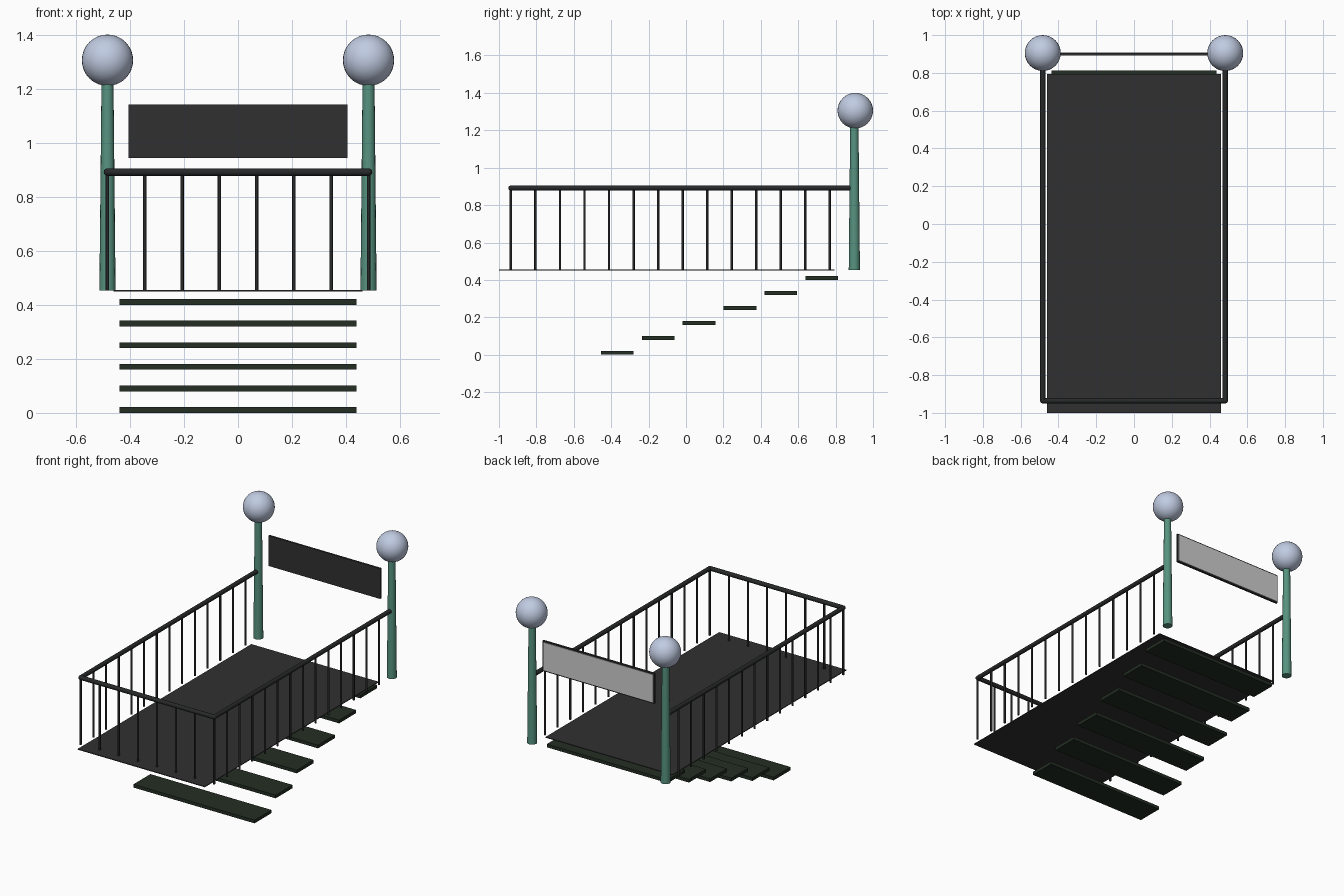
import bpy, bmesh, math
from mathutils import Vector, Matrix

if "Cube" in bpy.data.objects:
    bpy.data.objects.remove(bpy.data.objects["Cube"], do_unlink=True)


def material(name, rgb):
    m = bpy.data.materials.new(name)
    m.use_nodes = True
    m.diffuse_color = (*rgb, 1)
    bsdf = m.node_tree.nodes["Principled BSDF"]
    bsdf.inputs["Base Color"].default_value = (*rgb, 1)
    bsdf.inputs["Roughness"].default_value = 0.7
    return m


CHARCOAL = material("charcoal", (0.03, 0.03, 0.03))
IRON = material("black iron", (0.02, 0.021, 0.022))
DARK_GREEN = material("dark green", (0.017, 0.027, 0.017))
POST_GREEN = material("weathered green", (0.095, 0.29, 0.215))
GLOBE = material("pale blue glass", (0.53, 0.6, 0.76))
GREY = material("light grey", (0.62, 0.62, 0.62))


def finish(name, bm, mat, smooth=False):
    mesh = bpy.data.meshes.new(name)
    bm.to_mesh(mesh)
    bm.free()
    mesh.materials.append(mat)
    obj = bpy.data.objects.new(name, mesh)
    bpy.context.collection.objects.link(obj)
    if smooth:
        bpy.ops.object.select_all(action='DESELECT')
        obj.select_set(True)
        bpy.context.view_layer.objects.active = obj
        bpy.ops.object.shade_smooth_by_angle(angle=math.radians(50))
    return obj


def box(name, low, high, mat):
    low, high = Vector(low), Vector(high)
    bm = bmesh.new()
    bmesh.ops.create_cube(bm, size=1, matrix=Matrix.Translation((low + high) / 2)
                          @ Matrix.Diagonal((*(high - low), 1)))
    return finish(name, bm, mat)


def add_rod(bm, start, end, r1, r2=None, sides=12):
    start, end = Vector(start), Vector(end)
    axis = end - start
    turn = axis.to_track_quat('Z', 'Y').to_matrix().to_4x4()
    bmesh.ops.create_cone(bm, cap_ends=True, segments=sides, radius1=r1,
                          radius2=r1 if r2 is None else r2, depth=axis.length,
                          matrix=Matrix.Translation((start + end) / 2) @ turn)


def add_ball(bm, centre, radius, u, v):
    bmesh.ops.create_uvsphere(bm, u_segments=u, v_segments=v, radius=radius,
                              matrix=Matrix.Translation(centre))


# Landing
FLOOR = 0.455
box("landing_floor", (-0.46, -1, 0.45), (0.46, 0.795, FLOOR), CHARCOAL)

# Descending treads
for i in range(6):
    y, z = -0.455 + 0.2186 * i, 0.08 * i
    box(f"tread_{i + 1}", (-0.438, y, z), (0.438, y + 0.175, z + 0.021), DARK_GREEN)

# Handrail around three sides, with rounded corners
RX, FRONT, RAIL_Z, RAIL_R = 0.483, -0.936, 0.891, 0.014
bm = bmesh.new()
add_rod(bm, (-RX, FRONT, RAIL_Z), (RX, FRONT, RAIL_Z), RAIL_R)
for side in (-1, 1):
    add_rod(bm, (side * RX, FRONT, RAIL_Z), (side * RX, 0.89, RAIL_Z), RAIL_R)
    add_ball(bm, (side * RX, FRONT, RAIL_Z), RAIL_R, 12, 8)
finish("handrail", bm, IRON, True)

# Balusters
spots = [(-RX + 2 * RX * i / 7, FRONT) for i in range(1, 7)]
spots += [(side * RX, FRONT + 0.1311 * i) for side in (-1, 1) for i in range(14)]
bm = bmesh.new()
for x, y in spots:
    add_rod(bm, (x, y, 0.452), (x, y, RAIL_Z), 0.0065, sides=8)
finish("balusters", bm, IRON, True)

# Lamp posts with globes
for label, side in (("right", -1), ("left", 1)):
    bm = bmesh.new()
    add_rod(bm, (side * RX, 0.9, 0.452), (side * RX, 0.9, 1.24), 0.03, 0.022, 16)
    finish(f"{label}_lamp_post", bm, POST_GREEN, True)
    bm = bmesh.new()
    add_ball(bm, (side * RX, 0.905, 1.305), 0.095, 32, 16)
    finish(f"{label}_lamp_globe", bm, GLOBE, True)

# Hanging board with a pale back panel
box("sign_board", (-0.405, 0.892, 0.944), (0.405, 0.905, 1.142), CHARCOAL)
box("sign_back_panel", (-0.397, 0.904, 0.952), (0.397, 0.908, 1.134), GREY)
